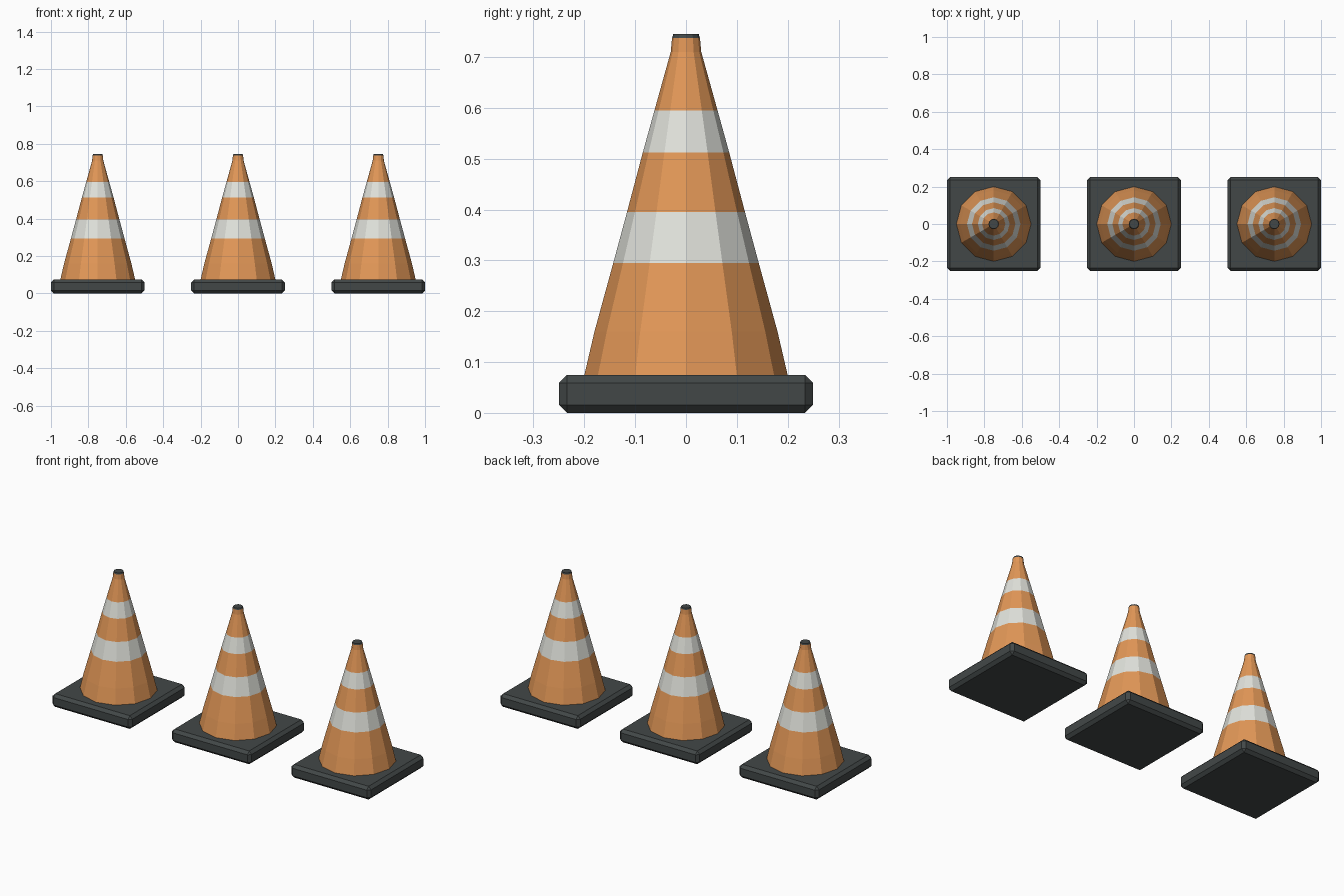
import bpy, bmesh, math

if "Cube" in bpy.data.objects:
    bpy.data.objects.remove(bpy.data.objects["Cube"])

SIDES = 12


def material(name, rgb):
    m = bpy.data.materials.new(name)
    m.diffuse_color = (*rgb, 1.0)
    m.use_nodes = True
    m.node_tree.nodes["Principled BSDF"].inputs["Base Color"].default_value = m.diffuse_color
    return m


orange = material("orange_plastic", (0.76, 0.31, 0.095))
white = material("white_band", (0.75, 0.76, 0.71))
rubber = material("dark_rubber", (0.055, 0.064, 0.064))


def add_object(name, bm, mats, x):
    bmesh.ops.recalc_face_normals(bm, faces=bm.faces[:])
    mesh = bpy.data.meshes.new(name)
    bm.to_mesh(mesh)
    bm.free()
    for m in mats:
        mesh.materials.append(m)
    ob = bpy.data.objects.new(name, mesh)
    ob.location.x = x
    bpy.context.collection.objects.link(ob)
    return ob


# Square rubber foot with chamfered edges
def base(x):
    bm = bmesh.new()
    bmesh.ops.create_cube(bm, size=1.0)
    for v in bm.verts:
        v.co = (v.co.x * 0.5, v.co.y * 0.5, (v.co.z + 0.5) * 0.075)
    bmesh.ops.bevel(bm, geom=bm.edges[:], offset=0.016, segments=1,
                    affect='EDGES', profile=0.5)
    add_object("base", bm, [rubber], x)


# Cone profile: radius, height, colour of the ring above (0 orange, 1 white, 2 rubber)
PROFILE = [(0.2, 0.074, 0), (0.18, 0.16, 0), (0.143, 0.295, 1), (0.116, 0.395, 0),
           (0.085, 0.512, 1), (0.062, 0.595, 0), (0.030, 0.71, 0),
           (0.0275, 0.737, 2), (0.025, 0.745, 2)]


# Striped cone body with dark tip
def cone(x):
    bm = bmesh.new()
    rings = [[bm.verts.new((r * math.cos(2 * math.pi * i / SIDES),
                            r * math.sin(2 * math.pi * i / SIDES), z))
              for i in range(SIDES)] for r, z, _ in PROFILE]
    for k in range(len(rings) - 1):
        lo, hi = rings[k], rings[k + 1]
        for i in range(SIDES):
            j = (i + 1) % SIDES
            bm.faces.new((lo[i], lo[j], hi[j], hi[i])).material_index = PROFILE[k][2]
    bm.faces.new(rings[0][::-1])
    bm.faces.new(rings[-1]).material_index = 2
    add_object("cone", bm, [orange, white, rubber], x)


# Row of three identical cones
for x in (-0.75, 0.0, 0.75):
    base(x)
    cone(x)
